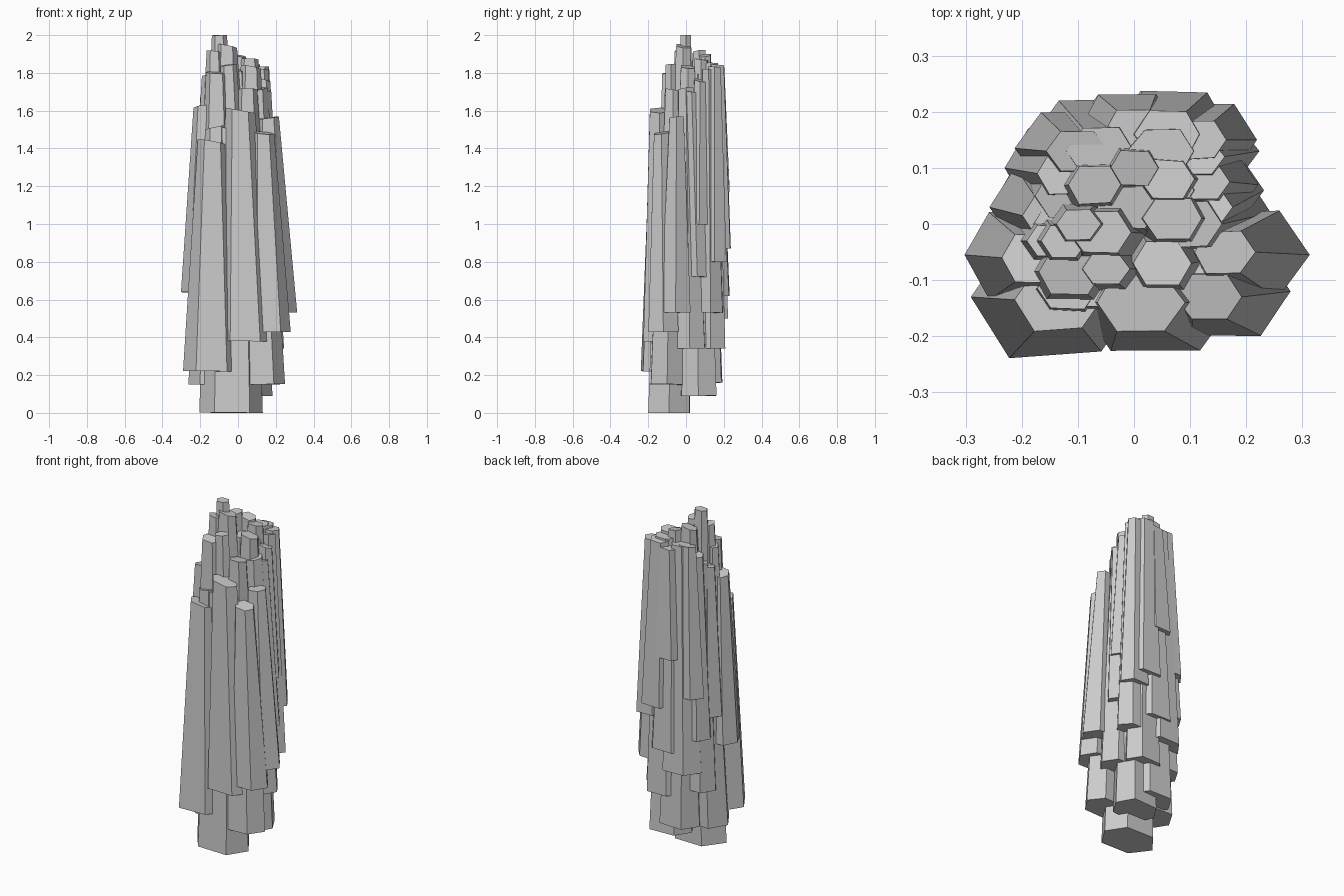
import bpy, bmesh, random

random.seed(4)


def columns(name, rows, squash=0.68):
    """Each row: base x, y, z, radius, then top x, y, z, radius of a tapered hexagonal column."""
    bm = bmesh.new()
    shape = [(1, 0), (.55, 1), (-.55, 1), (-1, 0), (-.55, -1), (.55, -1)]
    for x0, y0, z0, r0, x1, y1, z1, r1 in rows:
        jit = [(random.uniform(.92, 1.04), random.uniform(.92, 1.04)) for _ in shape]
        sx, sy = random.uniform(-.2, .2), random.uniform(-.2, .2)
        rings = []
        for x, y, z, r, tilt in ((x0, y0, z0, r0, .1), (x1, y1, z1 - .008, r1, 1)):
            ring = []
            for (a, b), (ja, jb) in zip(shape, jit):
                dx, dy = a * r * ja, b * r * jb * squash
                slope = tilt * (dx * sx + dy * sy)
                ring.append(bm.verts.new((x + dx, y + dy, max(0, min(2, z + slope)))))
            rings.append(ring)
        low, top = rings
        bm.faces.new(low[::-1])
        bm.faces.new(top)
        for i in range(6):
            j = (i + 1) % 6
            bm.faces.new((low[i], low[j], top[j], top[i]))
    mesh = bpy.data.meshes.new(name)
    bm.to_mesh(mesh)
    bm.free()
    ob = bpy.data.objects.new(name, mesh)
    bpy.context.collection.objects.link(ob)
    return ob


# stepped foot, hanging lowest towards the front
columns("foot_columns", [
    (-.03, -.09, 0, .17, -.03, -.07, 1.5, .12),
    (.05, .065, .09, .14, .05, .06, 1.80, .06),
    (-.12, -.02, .15, .145, -.09, .0, 1.7, .09),
    (.12, -.10, .15, .13, .08, -.08, 1.45, .09),
    (-.03, .10, .16, .135, -.04, .09, 1.80, .06),
    (.13, .02, .34, .12, .10, .0, 1.72, .06),
])

# large slabs across the front
columns("front_columns", [
    (-.14, -.13, .22, .155, -.135, -.135, 1.44, .08),
    (.035, -.13, .38, .15, .01, -.14, 1.61, .08),
    (.165, -.12, .43, .12, .135, -.13, 1.49, .06),
    (-.12, -.13, .60, .09, -.12, -.115, 1.52, .055),
])

# columns down the right side
columns("right_columns", [
    (.195, -.055, .53, .115, .16, -.05, 1.57, .055),
    (.13, .06, .72, .10, .12, .03, 1.70, .055),
    (.12, .13, .53, .10, .11, .12, 1.82, .05),
    (.135, .07, 1.0, .085, .125, .075, 1.77, .045),
    (.125, .15, .80, .095, .115, .15, 1.84, .05),
])

# columns down the left side
columns("left_columns", [
    (-.19, -.055, .64, .12, -.175, -.06, 1.63, .065),
    (-.13, .06, .38, .115, -.12, .05, 1.72, .06),
    (-.155, .03, .82, .105, -.15, .015, 1.70, .05),
    (-.135, .10, .70, .10, -.12, .09, 1.78, .055),
    (-.11, .135, .95, .10, -.10, .13, 1.84, .055),
])

# columns across the back, stepping up and outwards
columns("back_columns", [
    (.05, .13, .34, .12, .05, .13, 1.86, .06),
    (-.07, .135, .50, .125, -.06, .13, 1.84, .06),
    (.0, .15, .62, .12, .0, .14, 1.80, .06),
    (.07, .16, .87, .11, .06, .16, 1.85, .06),
    (-.01, .165, 1.17, .095, .0, .165, 1.82, .055),
])

# small stepped spires at the summit
columns("summit_columns", [
    (-.09, 0, .9, .10, -.10, 0, 2.01, .04),
    (-.05, -.02, .9, .12, -.06, -.015, 1.95, .055),
    (-.12, -.03, .9, .11, -.125, -.03, 1.92, .042),
    (-.11, -.08, .8, .11, -.115, -.085, 1.81, .058),
    (-.03, -.08, .8, .10, -.05, -.08, 1.85, .042),
    (-.16, -.03, .8, .09, -.15, -.03, 1.80, .04),
    (-.07, .06, .9, .11, -.07, .07, 1.92, .05),
    (0, .02, .9, .11, -.01, .03, 1.82, .055),
    (.06, .08, .9, .11, .06, .08, 1.88, .05),
    (.07, .01, .9, .11, .07, .01, 1.84, .055),
    (.05, -.06, .9, .11, .05, -.07, 1.72, .055),
    (0, .11, .9, .11, 0, .10, 1.90, .045),
])
